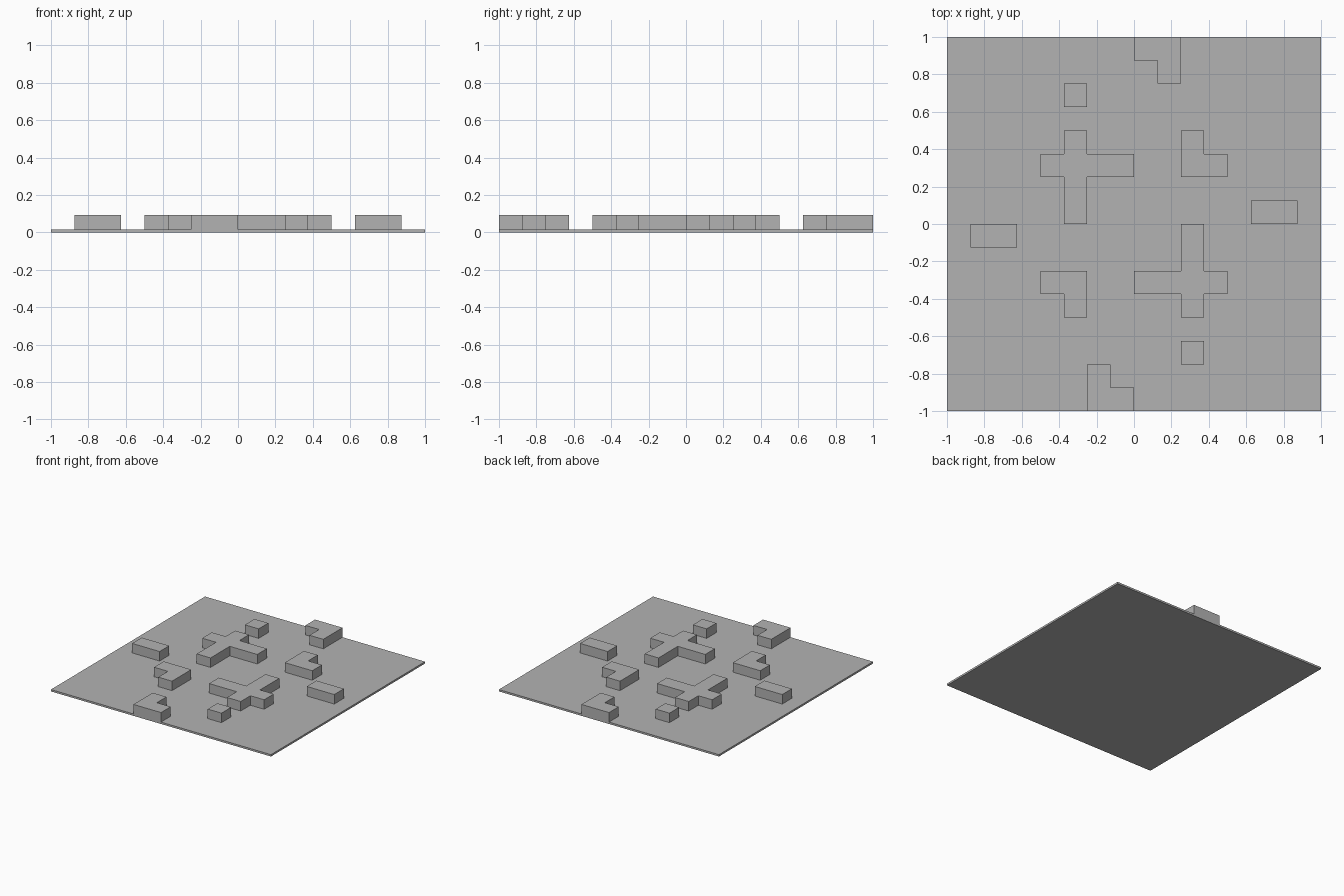
import bpy
import bmesh

CELL = 0.125
PLATE = 0.0156
TOP = 0.0938

old = bpy.data.objects.get("Cube")
if old:
    bpy.data.objects.remove(old, do_unlink=True)

grey = bpy.data.materials.new("mid grey")
grey.use_nodes = True
grey.diffuse_color = (0.45, 0.45, 0.45, 1)
grey.node_tree.nodes["Principled BSDF"].inputs["Base Color"].default_value = (0.45, 0.45, 0.45, 1)


def slab(name, outline, low, high, turn=1):
    """Extrude a counter-clockwise outline in grid cells; turn=-1 rotates it half a turn."""
    bm = bmesh.new()
    face = bm.faces.new([bm.verts.new((turn * x * CELL, turn * y * CELL, low)) for x, y in outline])
    lifted = bmesh.ops.extrude_face_region(bm, geom=[face], use_keep_orig=True)["geom"]
    verts = [v for v in lifted if isinstance(v, bmesh.types.BMVert)]
    bmesh.ops.translate(bm, verts=verts, vec=(0, 0, high - low))
    bmesh.ops.recalc_face_normals(bm, faces=bm.faces)
    mesh = bpy.data.meshes.new(name)
    bm.to_mesh(mesh)
    bm.free()
    mesh.materials.append(grey)
    obj = bpy.data.objects.new(name, mesh)
    bpy.context.collection.objects.link(obj)
    return obj


def rect(x0, y0, x1, y1):
    return [(x0, y0), (x1, y0), (x1, y1), (x0, y1)]


# Ground plate
slab("ground_plate", rect(-8, -8, 8, 8), 0, PLATE)

# Wall blocks, each repeated half a turn round the centre
walls = {
    "cross_wall": [(-3, 0), (-2, 0), (-2, 2), (0, 2), (0, 3), (-2, 3),
                   (-2, 4), (-3, 4), (-3, 3), (-4, 3), (-4, 2), (-3, 2)],
    "corner_wall": [(2, 2), (4, 2), (4, 3), (3, 3), (3, 4), (2, 4)],
    "edge_wall": [(1, 6), (2, 6), (2, 8), (0, 8), (0, 7), (1, 7)],
    "side_bar": rect(5, 0, 7, 1),
    "single_block": rect(-3, 5, -2, 6),
}
for name, outline in walls.items():
    slab(name + "_back", outline, PLATE, TOP)
    slab(name + "_front", outline, PLATE, TOP, turn=-1)
